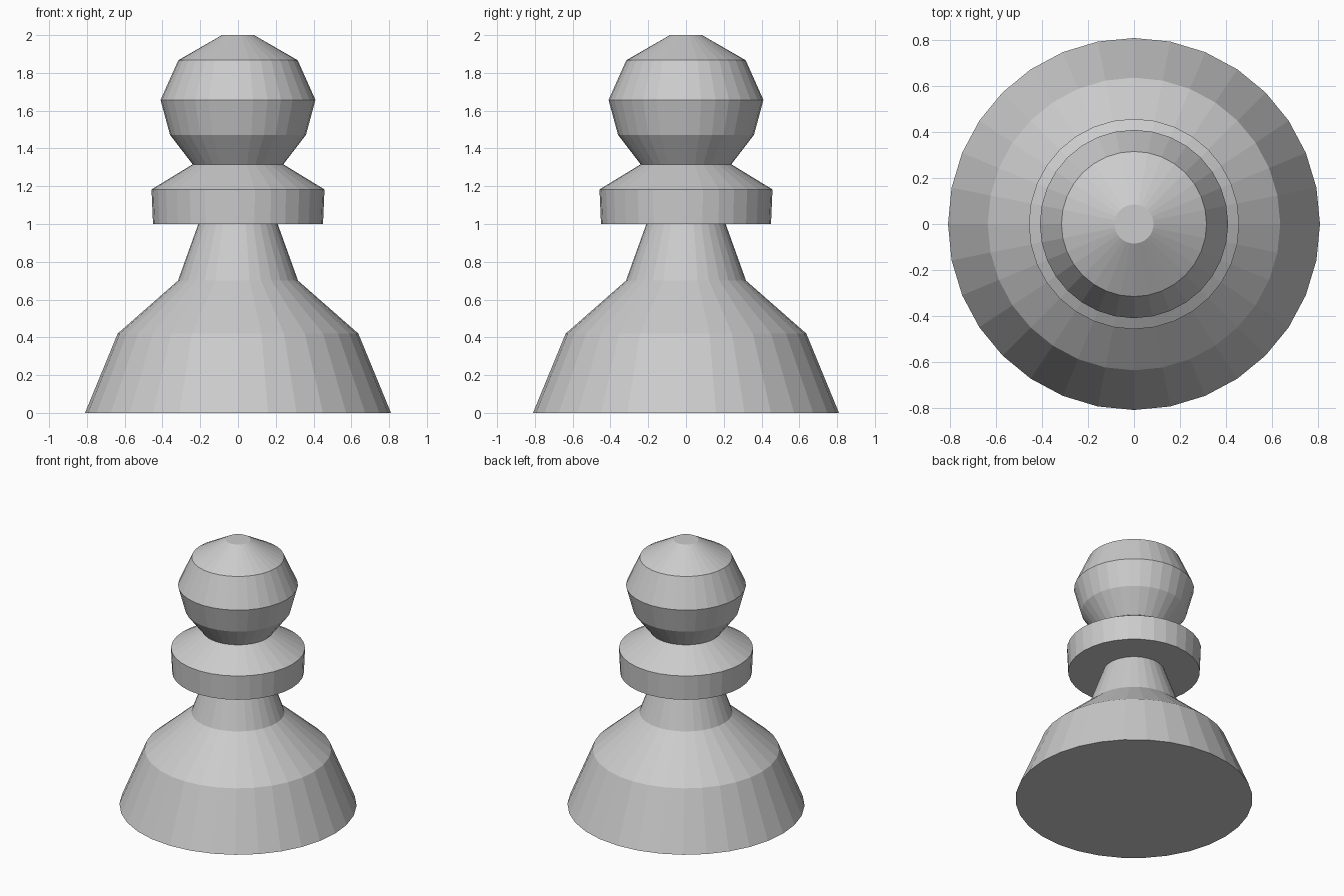
import bpy
import bmesh
from math import cos, sin, tau

if "Cube" in bpy.data.objects:
    bpy.data.objects.remove(bpy.data.objects["Cube"])

SIDES = 32

# Silhouette (radius, height), from the foot up
BASE = [(0.81, 0.0), (0.637, 0.42), (0.318, 0.70), (0.21, 1.0)]
COLLAR = [(0.45, 1.0), (0.458, 1.183), (0.24, 1.316)]
HEAD = [(0.36, 1.472), (0.41, 1.657), (0.316, 1.867), (0.085, 2.0)]


def lathe(name, profile):
    """Turn a profile around z into a closed, flat-shaded solid."""
    bm = bmesh.new()
    rings = [[bm.verts.new((r * cos(tau * i / SIDES), r * sin(tau * i / SIDES), z))
              for i in range(SIDES)] for r, z in profile]
    for low, high in zip(rings, rings[1:]):
        for i in range(SIDES):
            j = (i + 1) % SIDES
            bm.faces.new((low[i], low[j], high[j], high[i]))
    # Foot and crown caps
    bm.faces.new(rings[0][::-1])
    bm.faces.new(rings[-1])
    mesh = bpy.data.meshes.new(name)
    bm.to_mesh(mesh)
    bm.free()
    obj = bpy.data.objects.new(name, mesh)
    bpy.context.collection.objects.link(obj)
    return obj


# One continuous turned piece: flared base, collar and faceted head
lathe("pawn", BASE + COLLAR + HEAD)
